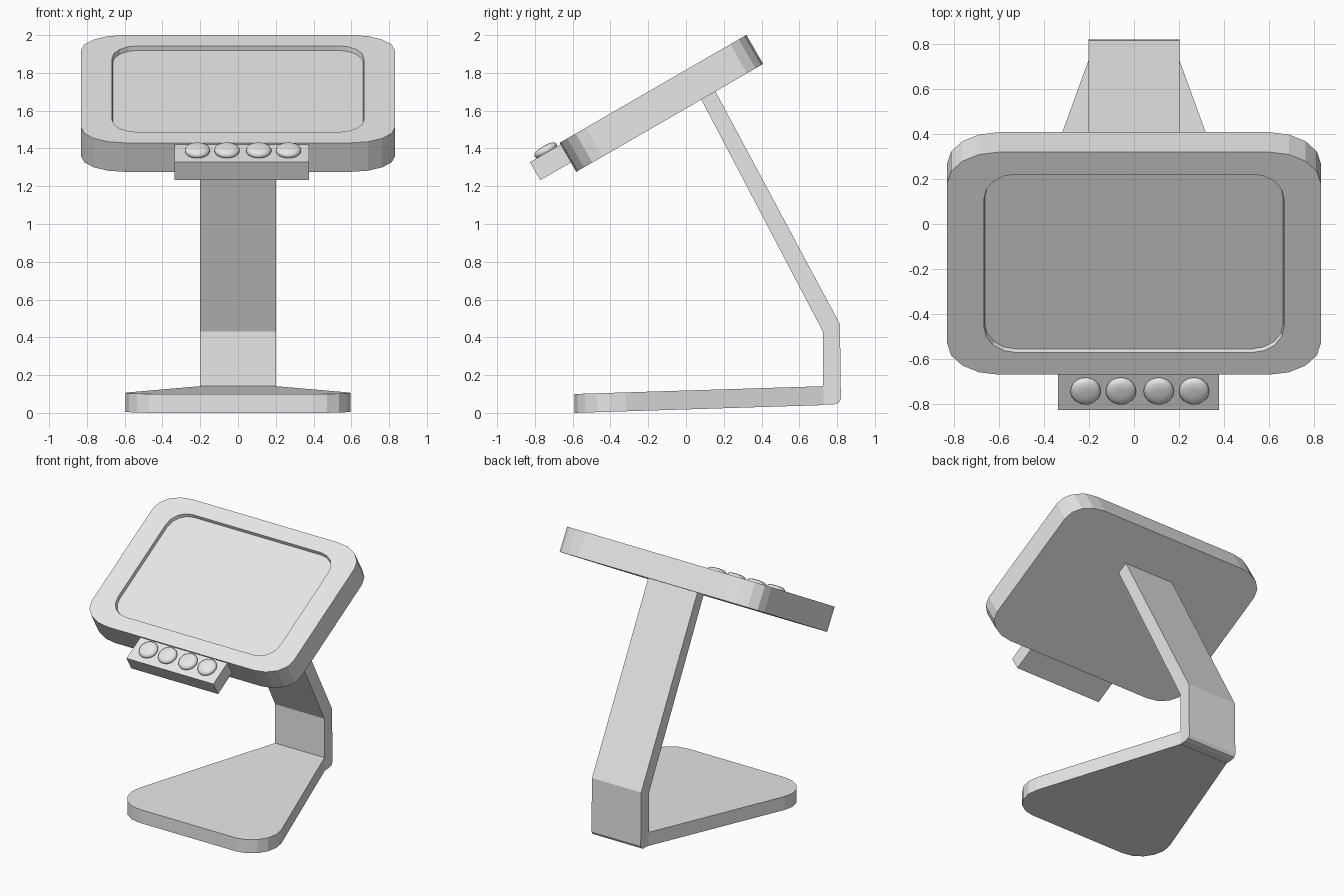
import bpy, bmesh, math
from mathutils import Matrix

if "Cube" in bpy.data.objects:
    bpy.data.objects.remove(bpy.data.objects["Cube"])

grey = bpy.data.materials.new("light_grey")
grey.diffuse_color = (0.8, 0.8, 0.8, 1)
grey.use_nodes = True
grey.node_tree.nodes["Principled BSDF"].inputs["Base Color"].default_value = grey.diffuse_color


def make_object(name, bm, matrix=Matrix()):
    bmesh.ops.recalc_face_normals(bm, faces=bm.faces)
    mesh = bpy.data.meshes.new(name)
    bm.to_mesh(mesh)
    bm.free()
    mesh.materials.append(grey)
    obj = bpy.data.objects.new(name, mesh)
    obj.matrix_world = matrix
    bpy.context.collection.objects.link(obj)
    return obj


def loft(name, loops, matrix=Matrix()):
    """Skin a stack of equal-length loops and cap both ends."""
    bm = bmesh.new()
    rings = [[bm.verts.new(p) for p in loop] for loop in loops]
    n = len(rings[0])
    for a, b in zip(rings, rings[1:]):
        for i in range(n):
            j = (i + 1) % n
            bm.faces.new((a[i], a[j], b[j], b[i]))
    bm.faces.new(rings[0])
    bm.faces.new(rings[-1])
    return make_object(name, bm, matrix)


def rounded_rect(hx, hy, rx, ry, z, seg=4):
    pts = []
    for k, (sx, sy) in enumerate(((1, 1), (-1, 1), (-1, -1), (1, -1))):
        for i in range(seg + 1):
            a = math.pi / 2 * (k + i / seg)
            pts.append((sx * (hx - rx) + rx * math.cos(a),
                        sy * (hy - ry) + ry * math.sin(a), z))
    return pts


# Tilted frame shared by the screen, button bar and buttons
tilt = Matrix.Translation((0, -0.175, 1.715)) @ Matrix.Rotation(math.radians(30), 4, 'X')

# Screen slab with a recessed display
loft("screen", [
    rounded_rect(0.83, 0.571, 0.23, 0.16, -0.177),
    rounded_rect(0.83, 0.571, 0.23, 0.16, 0),
    rounded_rect(0.667, 0.457, 0.14, 0.13, 0),
    rounded_rect(0.663, 0.453, 0.14, 0.13, -0.025),
], tilt)

# Button bar, slightly off centre
x0, x1, y0, y1 = -0.337, 0.377, -0.758, -0.55
loft("button_bar", [[(x0, y0, z), (x1, y0, z), (x1, y1, z), (x0, y1, z)]
                    for z in (-0.12, -0.01)], tilt)

# Domed buttons
dome = [(0.060, -0.012), (0.066, -0.004), (0.067, 0.005), (0.062, 0.015),
        (0.050, 0.022), (0.030, 0.026), (0.012, 0.027)]
for k, x in enumerate((-0.215, -0.058, 0.110, 0.267)):
    loops = [[(x + r * math.cos(i * math.tau / 24),
               -0.654 + r * math.sin(i * math.tau / 24), z) for i in range(24)]
             for r, z in dome]
    button = loft(f"button_{k + 1}", loops, tilt)
    for o in bpy.context.selected_objects:
        o.select_set(False)
    button.select_set(True)
    bpy.context.view_layer.objects.active = button
    bpy.ops.object.shade_smooth_by_angle(angle=math.radians(40))

# Bent neck: side profile extruded across the width
neck = [(0.725, 0.043), (0.785, 0.045), (0.808, 0.053), (0.82, 0.075),
        (0.815, 0.47), (0.145, 1.722), (0.07, 1.68), (0.725, 0.43)]
loft("neck", [[(x, y, z) for y, z in neck] for x in (-0.202, 0.202)])

# Base plate: tapered plan with rounded front corners, sloping gently forward
half = [(0.202, 0.728)]
for i in range(6):
    a = math.radians(20 - 110 * i / 5)
    half.append((0.395 + 0.2 * math.cos(a), -0.39 + 0.2 * math.sin(a)))
plan = half + [(-x, y) for x, y in reversed(half)]
loft("base", [[(x, y, z + 0.0313 * (y + 0.59)) for x, y in plan] for z in (0, 0.1)])
